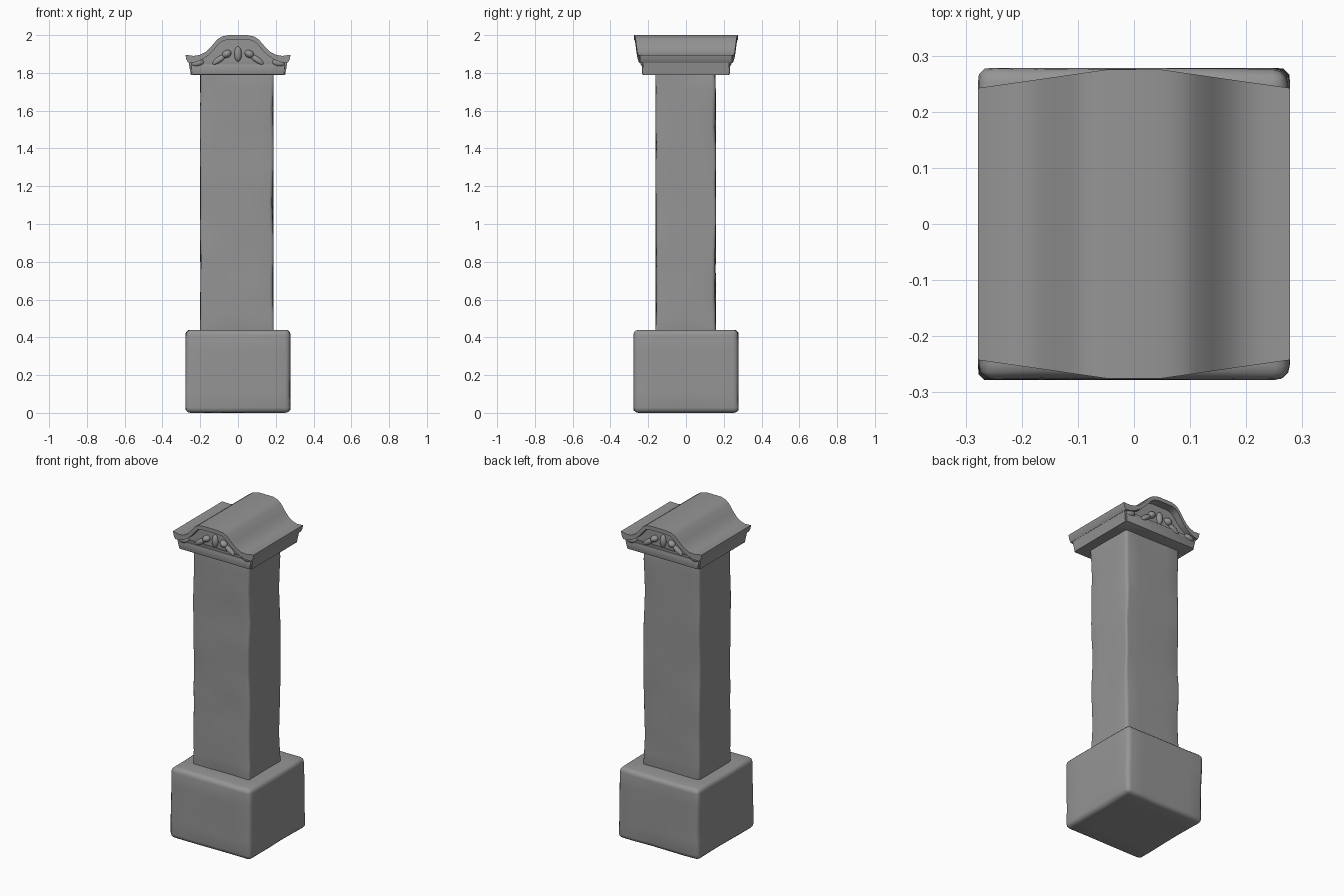
import bpy, bmesh, math
from mathutils import Vector, noise

cube = bpy.data.objects.get("Cube")
if cube:
    bpy.data.objects.remove(cube, do_unlink=True)

stone = bpy.data.materials.new("grey stone")
stone.use_nodes = True
GREY = (0.3, 0.3, 0.3, 1)
stone.diffuse_color = GREY
stone.node_tree.nodes["Principled BSDF"].inputs["Base Color"].default_value = GREY


def finish(bm, name, angle=40):
    bmesh.ops.recalc_face_normals(bm, faces=bm.faces)
    mesh = bpy.data.meshes.new(name)
    bm.to_mesh(mesh)
    bm.free()
    mesh.materials.append(stone)
    obj = bpy.data.objects.new(name, mesh)
    bpy.context.collection.objects.link(obj)
    bpy.ops.object.select_all(action='DESELECT')
    bpy.context.view_layer.objects.active = obj
    obj.select_set(True)
    bpy.ops.object.shade_smooth_by_angle(angle=math.radians(angle))
    return obj


def worn_block(name, low, high, cuts, bevel, wear):
    """Rounded stone block with gently worn edges and faces."""
    low, high = Vector(low), Vector(high)
    bm = bmesh.new()
    bmesh.ops.create_cube(bm, size=1)
    for v in bm.verts:
        v.co = Vector([low[i] + (v.co[i] + 0.5) * (high[i] - low[i]) for i in range(3)])
    bmesh.ops.bevel(bm, geom=bm.edges[:], offset=bevel, segments=3,
                    profile=0.5, affect='EDGES')
    size = high - low
    for axis in range(3):
        for k in range(1, cuts[axis]):
            point = low.copy()
            point[axis] += size[axis] * k / cuts[axis]
            normal = Vector([float(i == axis) for i in range(3)])
            bmesh.ops.bisect_plane(bm, geom=bm.verts[:] + bm.edges[:] + bm.faces[:],
                                   plane_co=point, plane_no=normal)
    for v in bm.verts:
        shift = noise.noise_vector(v.co * 5) * wear
        shift.z *= 0.3
        v.co += shift
    for v in bm.verts:
        for i in range(3):
            v.co[i] = min(max(v.co[i], low[i]), high[i])
    return finish(bm, name, 60)


def prism(name, outline, depth, bevel=0.0):
    """Front outline of (x, z) points drawn through y; depth is a function of x, z."""
    bm = bmesh.new()
    front = [bm.verts.new((x, -depth(x, z), z)) for x, z in outline]
    back = [bm.verts.new((x, depth(x, z), z)) for x, z in outline]
    bm.faces.new(front)
    bm.faces.new(back[::-1])
    n = len(outline)
    for i in range(n):
        j = (i + 1) % n
        bm.faces.new((front[i], back[i], back[j], front[j]))
    if bevel:
        bmesh.ops.bevel(bm, geom=bm.edges[:], offset=bevel, segments=2,
                        profile=0.5, affect='EDGES')
    return finish(bm, name)


def mirrored(half):
    """Complete a right half, ordered centre to edge, with its left half."""
    return [(-x, z) for x, z in reversed(half)] + half


# Plinth and shaft
worn_block("plinth", (-0.278, -0.278, 0), (0.278, 0.278, 0.44), (5, 5, 4), 0.028, 0.007)
worn_block("shaft", (-0.2, -0.162, 0.42), (0.188, 0.158, 1.81), (4, 4, 14), 0.018, 0.011)

# Curved roof with overhanging gable ends and upturned eaves
crown = [(0.05, 2.0), (0.085, 1.993), (0.11, 1.977), (0.14, 1.942), (0.17, 1.912),
         (0.2, 1.896), (0.235, 1.89), (0.278, 1.896)]
under = [(0.05, 1.976), (0.08, 1.97), (0.1, 1.955), (0.13, 1.92), (0.16, 1.89),
         (0.195, 1.868), (0.23, 1.855), (0.262, 1.852), (0.274, 1.872)]


def roof_depth(x, z):
    t = min(max((abs(x) - 0.05) / 0.23, 0), 1)
    return 0.275 - 0.033 * t


prism("roof", mirrored(crown) + mirrored(under)[::-1], roof_depth)

# Capital below the roof, set back beneath the arch
prism("gable_wall", mirrored([(0.06, 1.982), (0.1, 1.965), (0.17, 1.895), (0.25, 1.87),
                              (0.245, 1.82)]),
      lambda x, z: 0.222)
prism("capital_band", mirrored([(0.262, 1.86), (0.25, 1.79)]),
      lambda x, z: 0.222 + (z - 1.79) * 0.1)
prism("lower_moulding", mirrored([(0.25, 1.845), (0.245, 1.79)]),
      lambda x, z: 0.232, 0.006)


# Carved relief on both gables
def carving(name, x, z, y, size, tilt=0.0):
    bpy.ops.mesh.primitive_uv_sphere_add(segments=16, ring_count=10, location=(x, y, z),
                                         rotation=(0, tilt, 0))
    obj = bpy.context.object
    obj.name = name
    obj.scale = size
    obj.data.materials.append(stone)
    bpy.ops.object.shade_smooth()


for end, y in (("front", -0.222), ("back", 0.222)):
    carving(end + "_centre_leaf", 0, 1.9, y, (0.02, 0.02, 0.04))
    for side, s in (("left", 1), ("right", -1)):
        carving(f"{end}_{side}_curl", s * 0.06, 1.9, y, (0.026, 0.026, 0.02), s * 0.5)
        carving(f"{end}_{side}_leaf", s * 0.1, 1.87, y, (0.045, 0.016, 0.016), s * 0.6)
        carving(f"{end}_{side}_corner_scroll", s * 0.215, 1.853, y, (0.035, 0.02, 0.02), s * 0.2)
